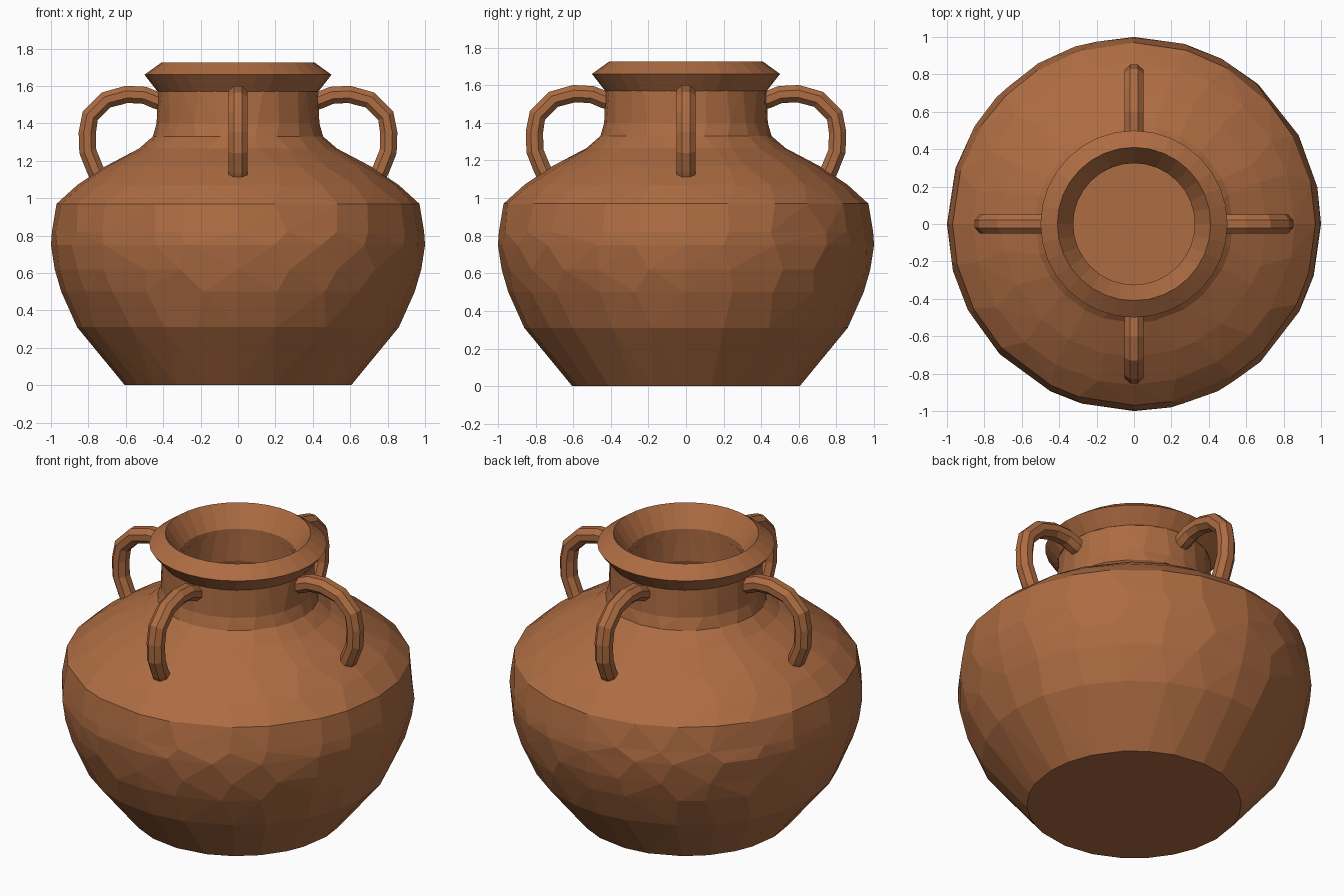
import bpy, bmesh, math, random
from mathutils import Vector

if "Cube" in bpy.data.objects:
    bpy.data.objects.remove(bpy.data.objects["Cube"])

random.seed(4)

clay = bpy.data.materials.new("terracotta_clay")
clay.diffuse_color = (0.42, 0.15, 0.055, 1)
clay.use_nodes = True
clay.node_tree.nodes["Principled BSDF"].inputs["Base Color"].default_value = clay.diffuse_color


def finish(bm, name):
    bmesh.ops.recalc_face_normals(bm, faces=bm.faces)
    me = bpy.data.meshes.new(name)
    bm.to_mesh(me)
    bm.free()
    me.materials.append(clay)
    ob = bpy.data.objects.new(name, me)
    bpy.context.collection.objects.link(ob)
    return ob


def lathe(name, profile, n, jitter=0.0, closed=False):
    """Spin (r, z) points; r = 0 closes to a pole. Jitter slides vertices round the ring."""
    bm = bmesh.new()
    rings = []
    for r, z in profile:
        if r == 0:
            rings.append([bm.verts.new((0, 0, z))] * n)
            continue
        ring = []
        for k in range(n):
            j = 0 if k % (n // 4) == 0 else random.uniform(-jitter, jitter)
            a = 2 * math.pi * (k + j) / n
            ring.append(bm.verts.new((r * math.cos(a), r * math.sin(a), z)))
        rings.append(ring)
    pairs = list(zip(rings, rings[1:]))
    if closed:
        pairs.append((rings[-1], rings[0]))
    for a, b in pairs:
        for k in range(n):
            m = (k + 1) % n
            quad = list(dict.fromkeys((a[k], a[m], b[m], b[k])))
            bm.faces.new(quad)
    if jitter:
        bmesh.ops.triangulate(bm, faces=bm.faces)
    return finish(bm, name)


# Hollow body: outside from base up to the neck, then down the inside
lathe("pot_body", [
    (0, 0), (0.605, 0), (0.86, 0.31), (0.945, 0.5), (0.98, 0.62), (1.0, 0.75),
    (0.995, 0.82), (0.97, 0.97), (0.86, 1.07), (0.71, 1.17), (0.53, 1.265),
    (0.455, 1.33), (0.435, 1.4), (0.43, 1.58),
    (0.33, 1.58), (0.33, 1.4), (0.36, 1.28), (0.47, 1.19), (0.65, 1.09),
    (0.87, 0.92), (0.9, 0.75), (0.85, 0.52), (0.76, 0.33), (0.55, 0.1), (0, 0.1),
], 24, 0.25)

# Flared rim with sloping inner lip
lathe("pot_rim", [
    (0.43, 1.57), (0.5, 1.66), (0.41, 1.725), (0.325, 1.6), (0.325, 1.56),
], 32, closed=True)

# Four looped handles: octagonal tube swept along an arc in the radial plane
path = [(0.39, 1.51), (0.44, 1.525), (0.5, 1.55), (0.595, 1.555), (0.705, 1.525),
        (0.79, 1.44), (0.806, 1.35), (0.803, 1.25), (0.765, 1.155), (0.73, 1.09)]


def handle(name, angle):
    ca, sa = math.cos(angle), math.sin(angle)
    side = Vector((-sa, ca, 0))
    pts = [Vector((r * ca, r * sa, z)) for r, z in path]
    bm = bmesh.new()
    rings = []
    for i, p in enumerate(pts):
        t = (pts[min(i + 1, len(pts) - 1)] - pts[max(i - 1, 0)]).normalized()
        out = t.cross(side)
        ring = []
        for k in range(8):
            b = math.pi * (k + 0.5) / 4
            ring.append(bm.verts.new(p + side * 0.054 * math.cos(b) + out * 0.05 * math.sin(b)))
        rings.append(ring)
    for a, b in zip(rings, rings[1:]):
        for k in range(8):
            bm.faces.new((a[k], a[(k + 1) % 8], b[(k + 1) % 8], b[k]))
    bm.faces.new(rings[0])
    bm.faces.new(rings[-1])
    finish(bm, name)


for i, side_name in enumerate(("right", "back", "left", "front")):
    handle("handle_" + side_name, i * math.pi / 2)
